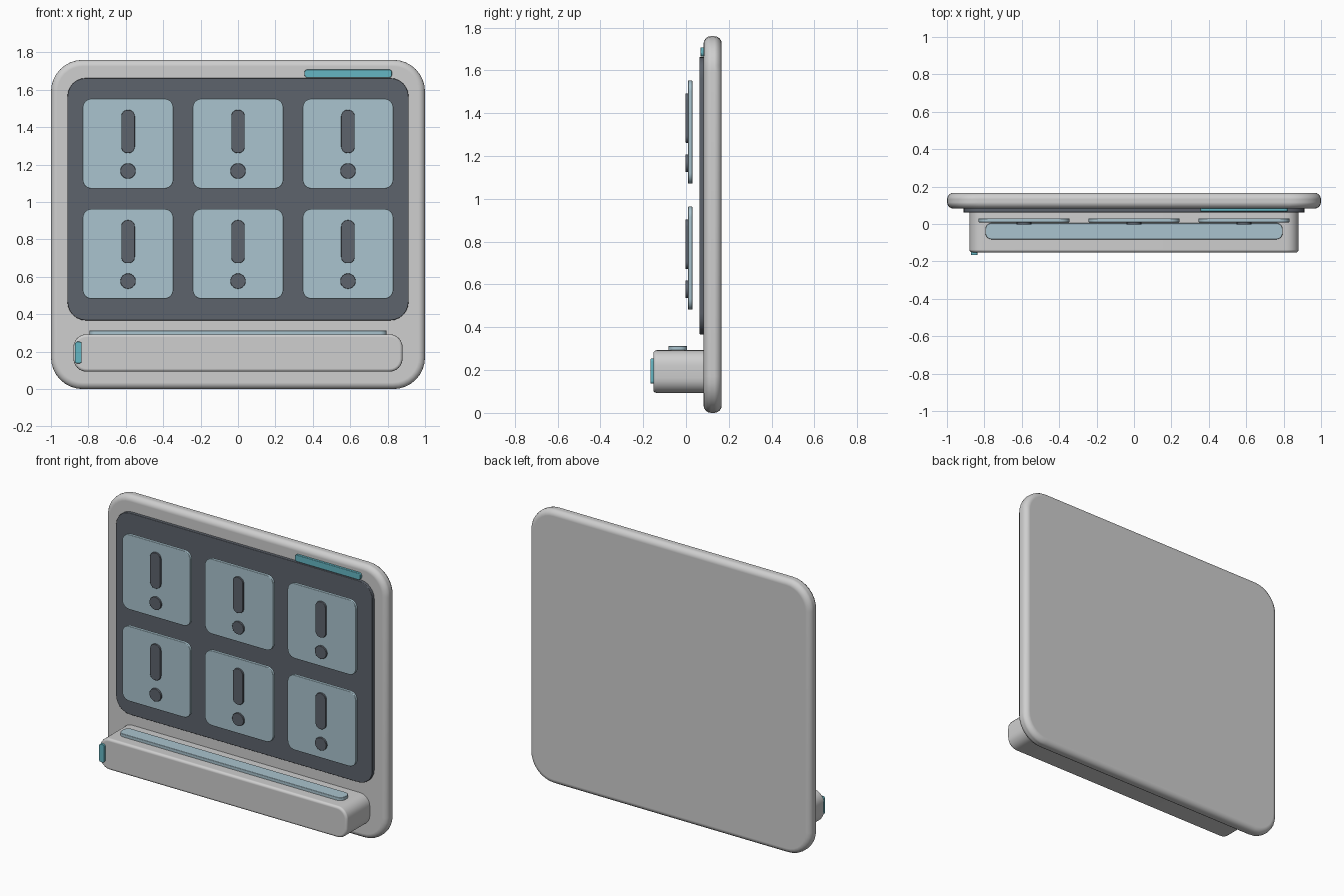
import bpy
import bmesh
from math import cos, sin, pi, radians

cube = bpy.data.objects.get("Cube")
if cube:
    bpy.data.objects.remove(cube, do_unlink=True)


def material(name, rgb):
    mat = bpy.data.materials.new(name)
    mat.use_nodes = True
    colour = (*rgb, 1)
    mat.diffuse_color = colour
    mat.node_tree.nodes["Principled BSDF"].inputs["Base Color"].default_value = colour
    return mat


GREY = material("light grey", (0.62, 0.62, 0.62))
DARK = material("dark slate", (0.11, 0.125, 0.15))
PALE = material("pale blue", (0.40, 0.55, 0.62))
TEAL = material("teal", (0.13, 0.47, 0.55))


def slab(name, mat, a, b, depth, radius, bevel=0.0, axis="y", steps=6, segments=3):
    """Rounded rectangle from corner a to corner b, extruded over depth along an axis."""
    bm = bmesh.new()
    ring = []
    centres = ((b[0] - radius, b[1] - radius), (a[0] + radius, b[1] - radius),
               (a[0] + radius, a[1] + radius), (b[0] - radius, a[1] + radius))
    for quarter, (u, v) in enumerate(centres):
        for i in range(steps + 1):
            t = (quarter + i / steps) * pi / 2
            p, q = u + radius * cos(t), v + radius * sin(t)
            ring.append(bm.verts.new((p, depth[0], q) if axis == "y" else (p, q, depth[0])))
    bmesh.ops.remove_doubles(bm, verts=ring, dist=0.0001)
    face = bm.faces.new([v for v in ring if v.is_valid])
    new = bmesh.ops.extrude_face_region(bm, geom=[face])["geom"]
    step = depth[1] - depth[0]
    bmesh.ops.translate(bm, verts=[g for g in new if isinstance(g, bmesh.types.BMVert)],
                        vec=(0, step, 0) if axis == "y" else (0, 0, step))
    bmesh.ops.recalc_face_normals(bm, faces=bm.faces)
    mesh = bpy.data.meshes.new(name)
    bm.to_mesh(mesh)
    bm.free()
    mesh.materials.append(mat)
    obj = bpy.data.objects.new(name, mesh)
    bpy.context.collection.objects.link(obj)
    if bevel:
        mod = obj.modifiers.new("soft edge", "BEVEL")
        mod.width = bevel
        mod.segments = segments
        mod.limit_method = "ANGLE"
        mod.angle_limit = radians(50)
        mod.harden_normals = True
    bpy.ops.object.select_all(action="DESELECT")
    obj.select_set(True)
    bpy.context.view_layer.objects.active = obj
    bpy.ops.object.shade_smooth_by_angle(angle=radians(40))
    return obj


# Backing board, dark panel and the teal tab on the top edge
slab("board", GREY, (-1, 0), (1, 1.76), (0.082, 0.167), 0.17, 0.035, steps=8, segments=4)
slab("panel", DARK, (-0.912, 0.367), (0.912, 1.663), (0.062, 0.09), 0.10, 0.004)
slab("top_tab", TEAL, (0.355, 1.665), (0.823, 1.708), (0.067, 0.09), 0.016, 0.004)

# Tray with its pale top strip and teal side marker
slab("tray", GREY, (-0.88, 0.093), (0.88, 0.293), (-0.153, 0.1), 0.07, 0.016)
slab("tray_strip", PALE, (-0.795, -0.082), (0.795, 0.005), (0.28, 0.313), 0.035, 0.004, axis="z")
slab("tray_marker", TEAL, (-0.872, 0.137), (-0.836, 0.253), (-0.167, -0.14), 0.012, 0.003)

# Two rows of three floating tiles, each with a bar and a dot
for row, z in (("lower", 0.723), ("upper", 1.312)):
    for column, x in (("right", -0.588), ("middle", 0), ("left", 0.588)):
        tag = f"{row}_{column}"
        slab(f"tile_{tag}", PALE, (x - 0.243, z - 0.241), (x + 0.243, z + 0.241),
             (0.009, 0.03), 0.05, 0.004)
        slab(f"bar_{tag}", DARK, (x - 0.036, z - 0.05), (x + 0.036, z + 0.18),
             (-0.003, 0.012), 0.033, 0.003)
        slab(f"dot_{tag}", DARK, (x - 0.041, z - 0.187), (x + 0.041, z - 0.105),
             (-0.003, 0.012), 0.041, 0.003)
